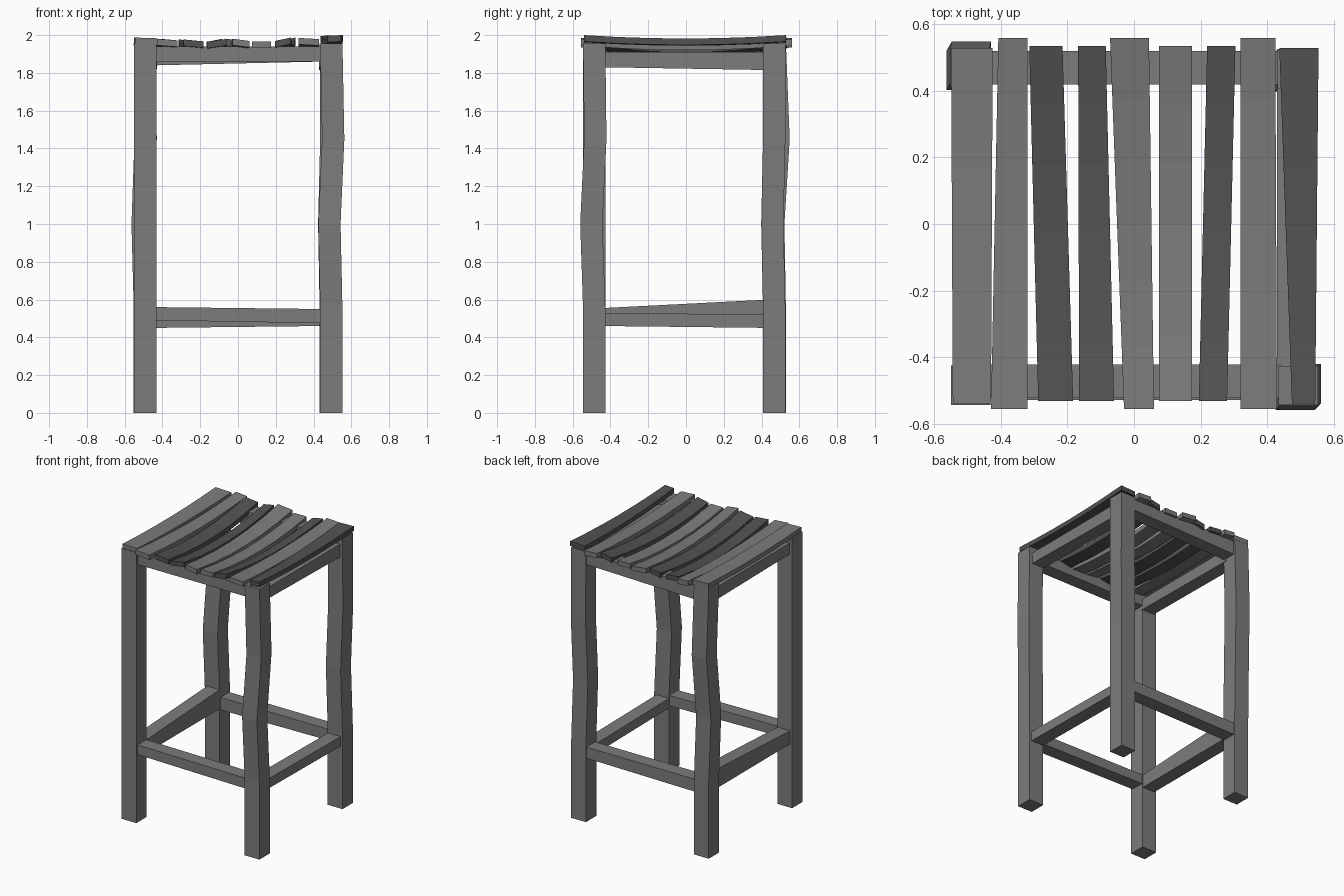
import bpy
import bmesh

default_cube = bpy.data.objects.get("Cube")
if default_cube:
    bpy.data.objects.remove(default_cube, do_unlink=True)


def make_material(name, value):
    material = bpy.data.materials.new(name)
    material.use_nodes = True
    colour = (value, value, value, 1)
    material.diffuse_color = colour
    material.node_tree.nodes["Principled BSDF"].inputs["Base Color"].default_value = colour
    return material


light_wood = make_material("weathered grey", 0.2)
dark_wood = make_material("charcoal grey", 0.085)


def loft(name, rings, material):
    """Join four-cornered rings into a closed, flat-shaded timber."""
    bm = bmesh.new()
    loops = [[bm.verts.new(corner) for corner in ring] for ring in rings]
    for first, second in zip(loops, loops[1:]):
        for i in range(4):
            j = (i + 1) % 4
            bm.faces.new((first[i], first[j], second[j], second[i]))
    bm.faces.new(loops[0][::-1])
    bm.faces.new(loops[-1])
    bmesh.ops.recalc_face_normals(bm, faces=bm.faces)
    mesh = bpy.data.meshes.new(name)
    bm.to_mesh(mesh)
    bm.free()
    mesh.materials.append(material)
    obj = bpy.data.objects.new(name, mesh)
    bpy.context.collection.objects.link(obj)
    return obj


# Legs: square posts with hand-hewn bends at four heights
leg_levels = (0, 0.55, 1.0, 1.45, 1.955)
straight = (0, 0)


def make_leg(name, x, y, low_bend, high_bend):
    half = 0.059
    bends = (straight, straight, low_bend, high_bend, straight)
    rings = []
    for z, (dx, dy) in zip(leg_levels, bends):
        cx, cy = x + dx, y + dy
        rings.append([(cx - half, cy - half, z), (cx + half, cy - half, z),
                      (cx + half, cy + half, z), (cx - half, cy + half, z)])
    loft(name, rings, light_wood)


make_leg("front_right_leg", -0.491, -0.485, straight, straight)
make_leg("front_left_leg", 0.494, -0.486, (-0.01, -0.015), (0.01, 0.006))
make_leg("back_right_leg", -0.493, 0.47, (-0.012, -0.008), (0.004, 0.02))
make_leg("back_left_leg", 0.491, 0.467, (-0.008, -0.01), (0.003, 0))


# Rails and stretchers: tapered bars, each end given as bottom and top height
def make_bar(name, axis, offset, start, end):
    half = 0.05
    rings = []
    for along, (bottom, top) in ((-0.44, start), (0.44, end)):
        section = [(offset - half, bottom), (offset + half, bottom),
                   (offset + half, top), (offset - half, top)]
        if axis == "x":
            rings.append([(along, across, z) for across, z in section])
        else:
            rings.append([(across, along, z) for across, z in section])
    loft(name, rings, light_wood)


make_bar("front_top_rail", "x", -0.473, (1.86, 1.94), (1.86, 1.94))
make_bar("back_top_rail", "x", 0.47, (1.84, 1.94), (1.86, 1.94))
make_bar("left_top_rail", "y", 0.48, (1.83, 1.91), (1.815, 1.91))
make_bar("right_top_rail", "y", -0.48, (1.83, 1.91), (1.82, 1.91))
make_bar("front_stretcher", "x", -0.48, (0.49, 0.56), (0.475, 0.55))
make_bar("back_stretcher", "x", 0.47, (0.45, 0.54), (0.46, 0.54))
make_bar("left_stretcher", "y", 0.485, (0.46, 0.53), (0.45, 0.52))
make_bar("right_stretcher", "y", -0.485, (0.46, 0.555), (0.46, 0.6))


# Seat slats: sagging planks, some twisted
def make_slat(name, front, back, length, top, sag, tilt, material):
    thickness = 0.034
    steps = 6
    rings = []
    for step in range(steps + 1):
        t = step / steps
        y = length[0] + (length[1] - length[0]) * t
        x0 = front[0] + (back[0] - front[0]) * t
        x1 = front[1] + (back[1] - front[1]) * t
        z = top - sag * 4 * t * (1 - t)
        left, right = z - tilt / 2, z + tilt / 2
        rings.append([(x0, y, left - thickness), (x1, y, right - thickness),
                      (x1, y, right), (x0, y, left)])
    loft(name, rings, material)


short, long = (-0.533, 0.535), (-0.557, 0.56)
slats = [
    ((-0.545, -0.43), (-0.55, -0.425), (-0.54, 0.53), 1.985, 0.015, -0.004, light_wood),
    ((-0.43, -0.32), (-0.408, -0.32), long, 1.976, 0.025, -0.008, light_wood),
    ((-0.288, -0.183), (-0.315, -0.215), short, 1.972, 0.045, -0.01, dark_wood),
    ((-0.165, -0.06), (-0.168, -0.085), short, 1.972, 0.05, 0.016, dark_wood),
    ((-0.03, 0.06), (-0.072, 0.045), long, 1.975, 0.045, -0.012, light_wood),
    ((0.075, 0.175), (0.075, 0.175), short, 1.966, 0.045, 0, light_wood),
    ((0.195, 0.28), (0.22, 0.305), short, 1.978, 0.045, 0.018, dark_wood),
    ((0.32, 0.43), (0.32, 0.425), long, 1.982, 0.025, -0.006, light_wood),
    ((0.475, 0.545), (0.437, 0.555), (-0.54, 0.53), 1.998, 0.018, 0.004, dark_wood),
]
for number, slat in enumerate(slats, 1):
    make_slat(f"seat_slat_{number}", *slat)
